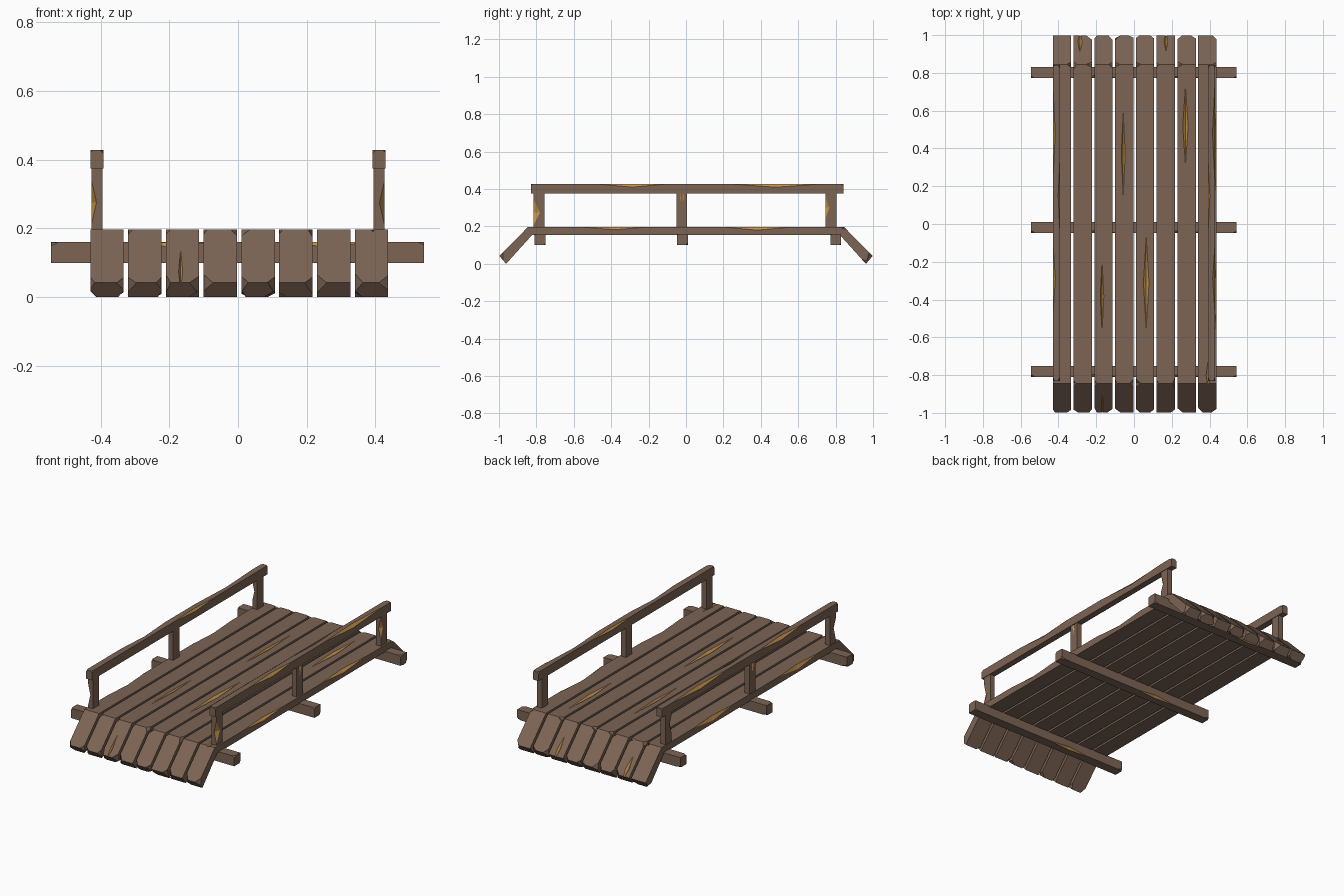
import bpy, bmesh, random
from math import radians
from mathutils import Vector, Matrix

if "Cube" in bpy.data.objects:
    bpy.data.objects.remove(bpy.data.objects["Cube"])

random.seed(4)


def material(name, rgb):
    m = bpy.data.materials.new(name)
    m.diffuse_color = (*rgb, 1)
    m.use_nodes = True
    m.node_tree.nodes["Principled BSDF"].inputs["Base Color"].default_value = m.diffuse_color
    return m


WOOD = material("weathered_wood", (0.20, 0.128, 0.09))
RAW = material("raw_wood", (0.55, 0.29, 0.07))


def make(name, bm, slot=0):
    bmesh.ops.recalc_face_normals(bm, faces=bm.faces)
    for f in bm.faces:
        f.material_index = slot
    me = bpy.data.meshes.new(name)
    bm.to_mesh(me)
    bm.free()
    me.materials.append(WOOD)
    me.materials.append(RAW)
    ob = bpy.data.objects.new(name, me)
    bpy.context.collection.objects.link(ob)
    return ob


def box(name, lo, hi):
    lo, hi = Vector(lo), Vector(hi)
    bm = bmesh.new()
    bmesh.ops.create_cube(bm, size=1)
    for v in bm.verts:
        v.co = Vector(v.co[i] * (hi[i] - lo[i]) + (lo[i] + hi[i]) / 2 for i in range(3))
    return make(name, bm)


def carve(ob, cuts):
    """Cut shallow diamond-shaped chips; each cut = (centre, half sizes, material slot, tilt)."""
    helpers = []
    for centre, half, slot, tilt in cuts:
        bm = bmesh.new()
        bm_v = [bm.verts.new([s * half[i] if k == i else 0 for k in range(3)])
                for i in range(3) for s in (-1, 1)]
        for a in (0, 1):
            for b in (2, 3):
                for c in (4, 5):
                    bm.faces.new((bm_v[a], bm_v[b], bm_v[c]))
        jitter = Vector(random.uniform(-.001, .001) for _ in range(3))
        bm.transform(Matrix.Translation(Vector(centre) + jitter) @ Matrix.Rotation(radians(tilt), 4, 'X'))
        tool = make("chip_cutter", bm, slot)
        tool.hide_render = True
        mod = ob.modifiers.new("chip", 'BOOLEAN')
        mod.operation, mod.solver, mod.object = 'DIFFERENCE', 'EXACT', tool
        helpers.append(tool)
    dg = bpy.context.evaluated_depsgraph_get()
    dg.update()
    me = bpy.data.meshes.new_from_object(ob.evaluated_get(dg))
    ob.modifiers.clear()
    ob.data = me
    for t in helpers:
        bpy.data.objects.remove(t)


# Deck planks: bent side profile extruded across the width
HALF = [(0.845, 0.197), (0.998, 0.042), (0.962, 0.0), (0.822, 0.155)]
PROFILE = HALF + [(-y, z) for y, z in reversed(HALF)]
# Splits and edge chips per plank: (x, y, z, half x, half y, half z, tilt)
SPLITS = {
    0: [(-.43, .36, .197, .012, .18, .025, 0), (-.43, -.45, .197, .012, .18, .025, 0)],
    1: [(-.285, .965, .076, .012, .08, .012, -45)],
    2: [(-.17, -.385, .197, .010, .20, .014, 0), (-.168, -.965, .076, .006, .09, .012, 45)],
    3: [(-.057, .37, .197, .011, .23, .014, 0)],
    4: [(.065, -.31, .197, .016, .26, .014, 0)],
    5: [(.17, .965, .076, .010, .08, .012, -45)],
    6: [(.273, .52, .197, .015, .22, .014, 0)],
    7: [(.436, .38, .197, .016, .22, .020, 0), (.436, -.38, .197, .014, .20, .016, 0),
        (.392, -.80, .197, .012, .09, .012, 0)],
}
for n in range(8):
    x0 = -0.43 + n * 0.11
    x1 = x0 + 0.097
    bm = bmesh.new()
    face = bm.faces.new([bm.verts.new((x0, y, z)) for y, z in PROFILE])
    out = bmesh.ops.extrude_face_region(bm, geom=[face])
    bmesh.ops.translate(bm, vec=(x1 - x0, 0, 0),
                        verts=[g for g in out["geom"] if isinstance(g, bmesh.types.BMVert)])
    plank = make(f"deck_plank_{n + 1}", bm)
    cuts = [((a, b, c), (d, e, f), 1, t) for a, b, c, d, e, f, t in SPLITS[n]]
    # worn corners at the ramp ends and at the bend
    for side in (-1, 1):
        tilt = -45 * side
        for x in (x0, x1):
            r = random.uniform
            if r(0, 1) < .7:
                cuts.append(((x, side * .998, .042), (r(.01, .03), r(.015, .04), r(.02, .05)), 0, tilt))
            if r(0, 1) < .5:
                cuts.append(((x, side * .962, 0), (r(.01, .035), r(.015, .04), r(.01, .03)), 0, tilt))
            if r(0, 1) < .55:
                cuts.append(((x, side * .845, .197), (r(.01, .03), r(.02, .05), r(.012, .025)), 0, tilt / 2))
    carve(plank, cuts)

# Cross beams under the deck
for label, y0, y1 in (("front", -.81, -.752), ("middle", -.047, .01), ("back", .772, .83)):
    beam = box(f"{label}_cross_beam", (-.544, y0, .10), (.542, y1, .16))
    cuts = [((-.2, y0, .16), (.13, .014, .014), 1, 0), ((.26, y0, .16), (.12, .014, .016), 1, 0),
            ((-.15, y1, .10), (.15, .014, .014), 1, 0)]
    for s in (-1, 1):
        cuts.append(((s * .543, y0, .16), (.02, .012, .01), 0, 0))
        cuts.append(((s * .543, y1, .10), (.03, .01, .012), 0, 0))
    carve(beam, cuts)

# Railings: three posts and a top rail on each side
for side, s in (("left", -1), ("right", 1)):
    for label, y0, y1 in (("front", -.815, -.757), ("middle", -.052, .006), ("back", .747, .805)):
        xs = sorted((s * .395, s * .427))
        post = box(f"{side}_{label}_post", (xs[0], y0, .19), (xs[1], y1, .378))
        if label == "front":
            cuts = [((s * .427, y0, .275), (.016, .034, .07), 1, 0)]
        elif label == "middle":
            cuts = [((s * .427, (y0 + y1) / 2, .36), (.006, .012, .05), 1, 0)]
        else:
            cuts = [((s * .427, y0, .30), (.014, .022, .06), 1, 0)]
        carve(post, cuts)
    xs = sorted((s * .392, s * .43))
    rail = box(f"{side}_top_rail", (xs[0], -.83, .375), (xs[1], .842, .428))
    cuts = [((s * .43, -.29, .428), (.014, .21, .018), 1, 0),
            ((s * .43, .48, .428), (.014, .28, .020), 1, 0),
            ((s * .392, .15, .428), (.010, .20, .014), 1, 0)]
    for e in (-.83, .842):
        for x in xs:
            cuts.append(((x, e, .428), (.009, .02, .009), 0, 0))
    carve(rail, cuts)
